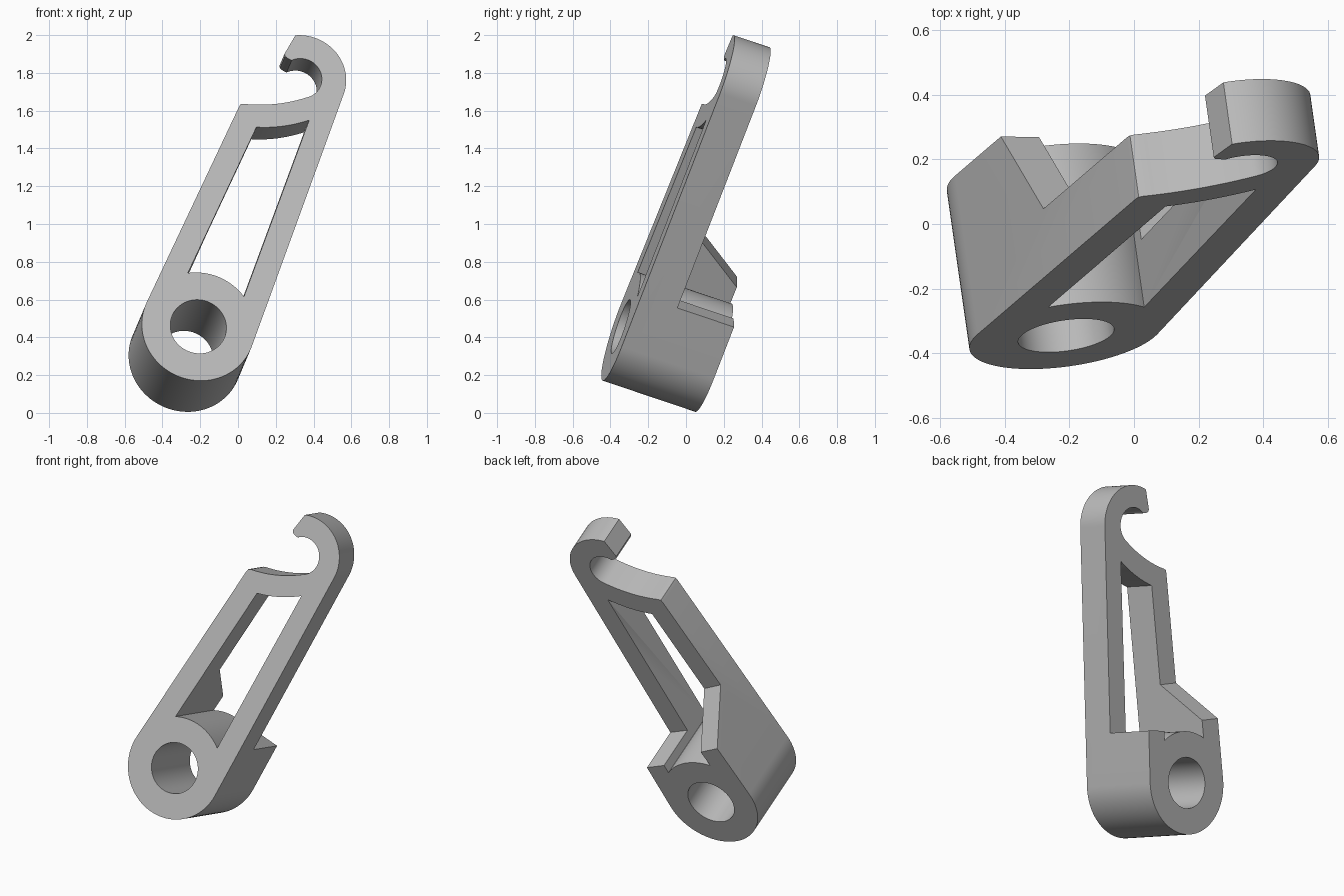
import bpy, bmesh
from math import sin, cos, radians, pi
from mathutils import Vector, Matrix

cube = bpy.data.objects.get("Cube")
if cube:
    bpy.data.objects.remove(cube)

# Tilted working frame: origin on the pivot axis at the front face, w points forward
N = Vector((0.134, -0.939, 0.316)).normalized()
U = Vector((-N.y, N.x, 0)).normalized()
V = N.cross(U)
FRAME = Matrix((U, V, N)).transposed().to_4x4()
FRAME.translation = Vector((-0.21, -0.345, 0.457))
DEPTH, THIN = 0.522, 0.203
LEFT, RIGHT = radians(153.4), radians(338.3)   # directions square to the side edges

grey = bpy.data.materials.new("plain_grey")
grey.use_nodes = True
grey.diffuse_color = (0.5, 0.5, 0.5, 1)
grey.node_tree.nodes["Principled BSDF"].inputs["Base Color"].default_value = (0.5, 0.5, 0.5, 1)


def arc(c, r, a, b, n=32):
    """Points on a circle from angle a to b."""
    return [(c[0] + r * cos(a + (b - a) * i / n), c[1] + r * sin(a + (b - a) * i / n))
            for i in range(n + 1)]


def bow(p, q, sag, n=12):
    """Shallow curve from p to q that hangs below its chord."""
    pts = []
    for i in range(n + 1):
        t = i / n
        pts.append((p[0] + (q[0] - p[0]) * t, p[1] + (q[1] - p[1]) * t - 4 * sag * t * (1 - t)))
    return pts


def prism(name, corners, sweep):
    """Extrude a closed outline along a vector and place it in the tilted frame."""
    bm = bmesh.new()
    face = bm.faces.new([bm.verts.new(c) for c in corners])
    ext = bmesh.ops.extrude_face_region(bm, geom=[face])
    moved = [g for g in ext["geom"] if isinstance(g, bmesh.types.BMVert)]
    bmesh.ops.translate(bm, verts=moved, vec=sweep)
    bmesh.ops.recalc_face_normals(bm, faces=bm.faces)
    bm.transform(FRAME)
    mesh = bpy.data.meshes.new(name)
    bm.to_mesh(mesh)
    bm.free()
    obj = bpy.data.objects.new(name, mesh)
    bpy.context.collection.objects.link(obj)
    mesh.materials.append(grey)
    return obj


def flat(pts, w):
    return [Vector((u, v, w)) for u, v in pts]


def side_cutter(name, angle, along_angle, profile, lo, hi):
    """Prism from an (along edge, depth) profile, swept square to a side edge."""
    out = Vector((cos(angle), sin(angle), 0))
    along = Vector((cos(along_angle), sin(along_angle), 0))
    return prism(name, [along * s + out * lo + Vector((0, 0, -t)) for s, t in profile],
                 out * (hi - lo))


# Arm outline: hub, straight edge, open hook, bowed shoulder
hook = (0.613, 1.386)
tip = [(hook[0] + x, hook[1] + y) for x, y in
       ((-0.083, 0.137), (-0.081, 0.122), (-0.068, 0.111))]
inner = arc(hook, 0.11, radians(115), radians(-76), 36)
outline = (arc((0, 0), 0.302, LEFT, RIGHT, 48)
           + arc(hook, 0.24, RIGHT - 2 * pi, radians(95), 32)
           + tip + inner
           + bow(inner[-1], (0.298, 1.243), 0.019)[1:]
           + [(0.283, 1.241), (0.272, 1.225)])
arm = prism("hooked_lever_arm", flat(outline, 0), Vector((0, 0, -DEPTH)))

# Window bounded by the hub, both rails and a bowed top
window = (arc((0, 0), 0.302, radians(33.6), radians(98.1), 24)
          + bow((0.361, 1.113), (0.645, 1.152), 0.014))
deep = Vector((0, 0, -1))
cutters = [
    prism("pivot_bore_cutter", flat(arc((0, 0), 0.15, 0, 2 * pi, 64)[:-1], 0.2), deep),
    prism("window_cutter", flat(window, 0.2), deep),
    # Back relief with the sloping rib on the left rail
    side_cutter("left_rib_cutter", LEFT, LEFT - pi / 2,
                [(0.353, 0.8), (0.353, DEPTH), (0.575, THIN), (2.5, THIN), (2.5, 0.8)], -1.8, 0.8),
    # Square end of the short rib on the right rail
    side_cutter("right_rib_cutter", RIGHT, RIGHT + pi / 2,
                [(0.304, 0.8), (0.304, THIN), (1.3, THIN), (1.3, 0.8)], 0.1, 0.8),
]

bpy.context.view_layer.objects.active = arm
for cutter in cutters:
    cutter.hide_render = True
    mod = arm.modifiers.new(cutter.name, 'BOOLEAN')
    mod.operation = 'DIFFERENCE'
    mod.solver = 'EXACT'
    mod.object = cutter
    bpy.ops.object.modifier_apply(modifier=mod.name)
    bpy.data.objects.remove(cutter)

# Smooth the curved walls, keep edges sharp
bpy.ops.object.select_all(action='DESELECT')
arm.select_set(True)
bpy.ops.object.shade_smooth_by_angle(angle=radians(30))
